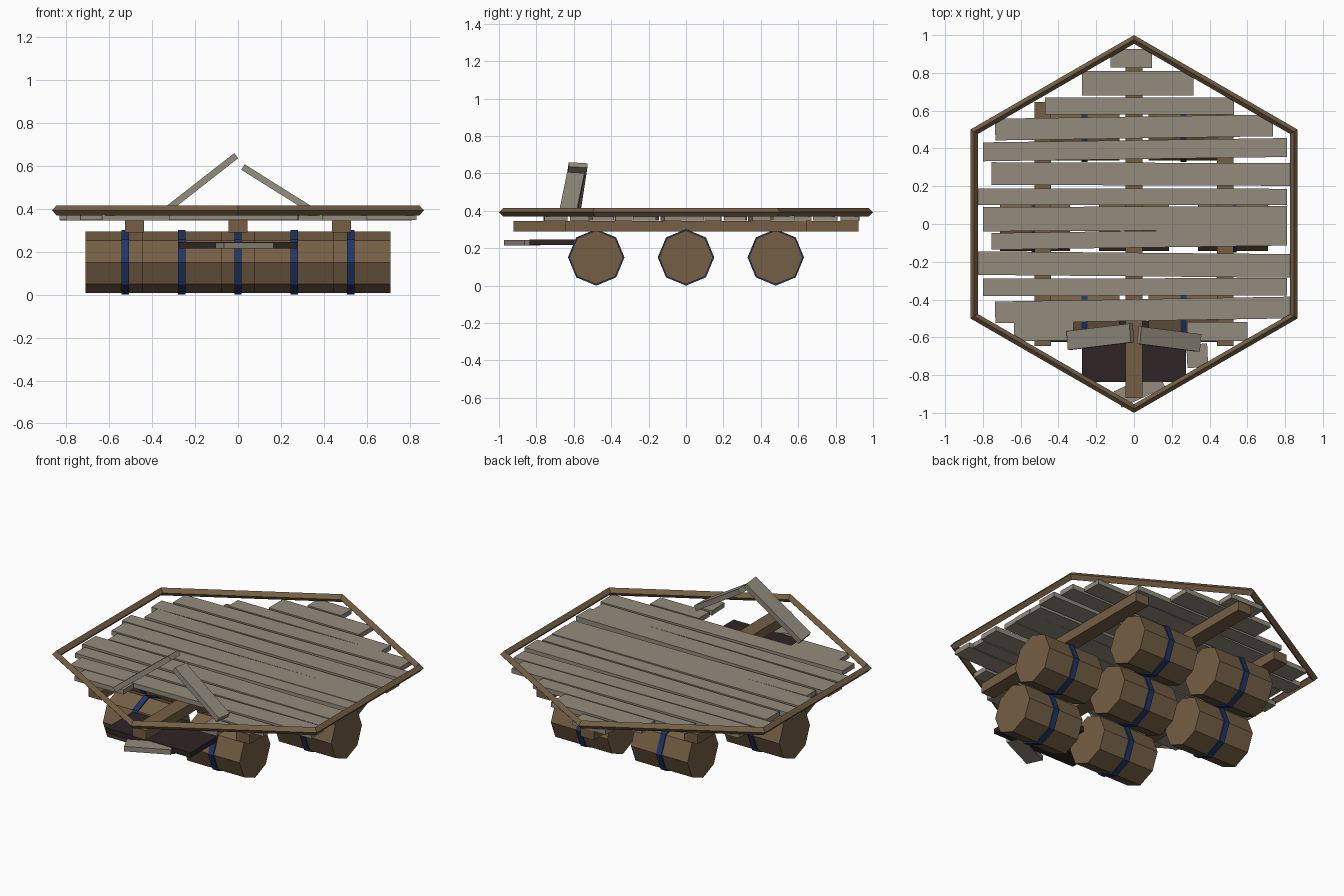
import bpy, math
from mathutils import Matrix, Vector

if "Cube" in bpy.data.objects:
    bpy.data.objects.remove(bpy.data.objects["Cube"])


def material(name, rgb):
    m = bpy.data.materials.new(name)
    m.diffuse_color = (*rgb, 1)
    m.use_nodes = True
    m.node_tree.nodes["Principled BSDF"].inputs["Base Color"].default_value = m.diffuse_color
    return m


GREY = material("weathered grey wood", (0.29, 0.26, 0.205))
BROWN = material("brown wood", (0.178, 0.114, 0.058))
BLUE = material("blue band", (0.014, 0.037, 0.13))
DARK = material("dark panel", (0.027, 0.017, 0.018))


def finish(name, mat):
    ob = bpy.context.object
    ob.name = name
    ob.data.materials.append(mat)
    return ob


def box(name, center, size, mat, angle=0):
    bpy.ops.mesh.primitive_cube_add(size=1, location=center, rotation=(0, 0, angle))
    ob = finish(name, mat)
    ob.scale = size
    return ob


def plank(name, x0, x1, yl, yr, width, z=0.359):
    # yl / yr: centre line height at left and right end
    dx, dy = x1 - x0, yr - yl
    return box(name, ((x0 + x1) / 2, (yl + yr) / 2, z),
               (math.hypot(dx, dy), width, 0.028), GREY, math.atan2(dy, dx))


def leaning_plank(name, a, b, width):
    # plank whose centre line runs from a to b
    a, b = Vector(a), Vector(b)
    u = (b - a).normalized()
    v = Vector((0, 1, 0.0)) - u * u.y
    v.normalize()
    w = u.cross(v)
    bpy.ops.mesh.primitive_cube_add(size=1)
    ob = finish(name, GREY)
    rot = Matrix((u, v, w)).transposed().to_4x4()
    ob.matrix_world = (Matrix.Translation((a + b) / 2) @ rot
                       @ Matrix.Diagonal(((b - a).length, width, 0.03, 1)))


def drum(name, x, y, radius, length, mat):
    bpy.ops.mesh.primitive_cylinder_add(vertices=8, radius=radius, depth=length,
                                        location=(x, y, 0.151), rotation=(0, math.pi / 2, 0))
    finish(name, mat)


# floats: seven octagonal barrels in a honeycomb layout, each with a blue band
for y, xs in ((-0.48, (-0.262, 0.262)), (0, (-0.525, 0, 0.525)), (0.48, (-0.262, 0.262))):
    for x in xs:
        drum("barrel", x, y, 0.144, 0.37, BROWN)
        drum("barrel_band", x, y, 0.151, 0.034, BLUE)

# support beams
for x, half in ((-0.483, 0.645), (0, 0.922), (0.483, 0.645)):
    box("support_beam", (x, 0, 0.318), (0.088, 2 * half, 0.056), BROWN)

# deck planks: x0, x1, left y, right y, width
DECK = [(-0.125, 0.095, 0.878, 0.876, 0.10), (-0.275, 0.315, 0.745, 0.745, 0.13),
        (-0.47, 0.53, 0.625, 0.625, 0.09), (-0.735, 0.735, 0.50, 0.522, 0.115),
        (-0.80, 0.81, 0.382, 0.405, 0.10), (-0.755, 0.83, 0.267, 0.262, 0.12),
        (-0.83, 0.81, 0.145, 0.143, 0.087), (-0.80, 0.81, 0.025, 0.032, 0.128),
        (-0.755, 0.81, -0.092, -0.07, 0.088), (-0.83, 0.83, -0.207, -0.222, 0.125),
        (-0.80, 0.81, -0.335, -0.332, 0.092), (-0.735, 0.83, -0.468, -0.442, 0.115)]
for i, (x0, x1, yl, yr, w) in enumerate(DECK):
    plank("deck_plank", x0, x1, yl, yr, w, 0.359 + 0.003 * (i % 2))

# stumps of the broken planks
plank("plank_stump_left", -0.635, -0.32, -0.57, -0.565, 0.10)
plank("plank_stump_right", 0.28, 0.60, -0.57, -0.57, 0.10)
plank("plank_stump_front", 0.28, 0.39, -0.70, -0.695, 0.125)

# snapped planks pointing up
leaning_plank("snapped_plank_left", (-0.345, -0.617, 0.385), (-0.012, -0.577, 0.645), 0.10)
leaning_plank("snapped_plank_right", (0.345, -0.63, 0.393), (0.028, -0.589, 0.592), 0.093)

# dark panel under the hole and a fallen plank
box("dark_panel", (0, -0.675, 0.231), (0.55, 0.325, 0.03), DARK)
box("fallen_plank", (0.03, -0.875, 0.229), (0.255, 0.095, 0.029), GREY, math.radians(25))

# hexagonal rim with a diamond section
bpy.ops.mesh.primitive_torus_add(major_segments=6, minor_segments=4, major_radius=0.977,
                                 minor_radius=0.023, location=(0, 0, 0.393),
                                 rotation=(0, 0, math.pi / 6))
finish("hexagonal_rim", BROWN)
for p in bpy.context.object.data.polygons:
    p.use_smooth = False
